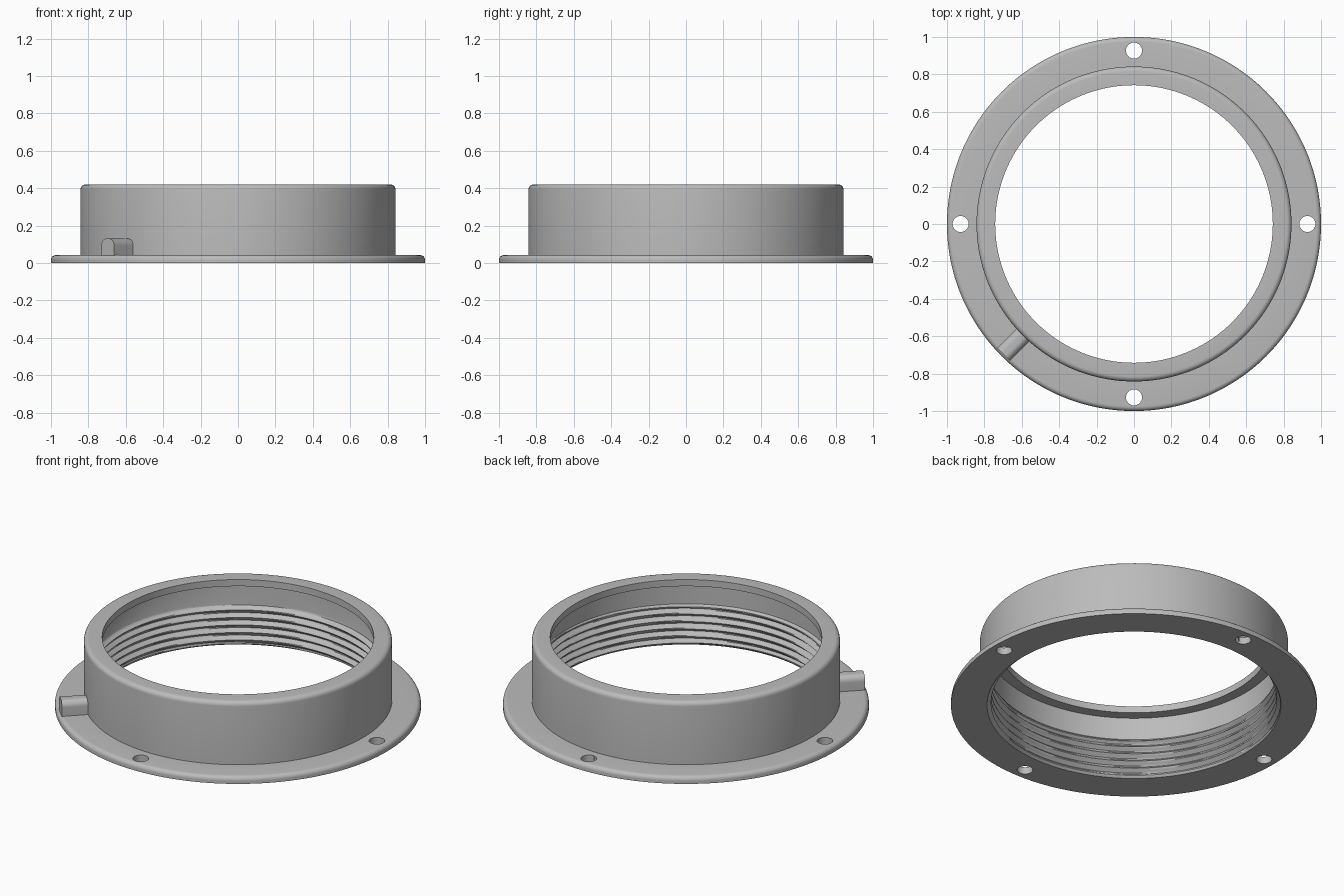
import bpy, bmesh
from math import sin, cos, pi, tau, radians
from mathutils import Matrix, Vector

cube = bpy.data.objects.get("Cube")
if cube:
    bpy.data.objects.remove(cube)

grey = bpy.data.materials.new("plain grey")
grey.use_nodes = True
grey.diffuse_color = (0.5, 0.5, 0.5, 1)
grey.node_tree.nodes["Principled BSDF"].inputs["Base Color"].default_value = grey.diffuse_color

SEGMENTS = 192
PITCH, THREAD_TOP, ROWS = 0.045, 0.245, 38
ROOT, CREST = 0.803, 0.778
SLOT_ANGLE = radians(225)


def add_object(name, bm):
    bmesh.ops.recalc_face_normals(bm, faces=bm.faces)
    mesh = bpy.data.meshes.new(name)
    bm.to_mesh(mesh)
    bm.free()
    mesh.materials.append(grey)
    obj = bpy.data.objects.new(name, mesh)
    bpy.context.collection.objects.link(obj)
    return obj


def fillet(r, z, size, steps=6):
    """Rounded upper outer corner of a profile, from the side to the top."""
    return [(r - size + size * cos(a), z - size + size * sin(a))
            for a in (pi / 2 * i / steps for i in range(steps + 1))]


def thread_radius(z, angle):
    """Helical triangular thread, fading out at both ends."""
    phase = (z / PITCH - angle / tau) % 1
    ridge = 1 - abs(2 * phase - 1)
    fade = max(0, min(1, z / 0.02, (THREAD_TOP - z) / 0.02))
    return ROOT - (ROOT - CREST) * ridge * fade


def ring_body():
    outside = [(ROOT, 0), (1, 0)] + fillet(1, 0.042, 0.025) + [(0.842, 0.042)]
    outside += fillet(0.842, 0.42, 0.027) + [(0.742, 0.42), (0.742, 0.38), (ROOT, 0.38)]
    thread = [THREAD_TOP * (1 - i / ROWS) for i in range(ROWS)]
    bm = bmesh.new()
    columns = []
    for s in range(SEGMENTS):
        a = tau * s / SEGMENTS
        points = outside + [(thread_radius(z, a), z) for z in thread]
        columns.append([bm.verts.new((r * cos(a), r * sin(a), z)) for r, z in points])
    n = len(columns[0])
    for s in range(SEGMENTS):
        c, d = columns[s], columns[(s + 1) % SEGMENTS]
        for i in range(n):
            j = (i + 1) % n
            bm.faces.new((c[i], d[i], d[j], c[j]))
    return add_object("threaded_flange_ring", bm)


def radial_bar(name, start, end, width, bottom, top, corner):
    """Bar with a rounded top, running outward in the slot direction."""
    half = width / 2
    right = fillet(half, top, corner, 8)
    section = [(half, bottom)] + right + [(-y, z) for y, z in reversed(right)] + [(-half, bottom)]
    bm = bmesh.new()
    face = bm.faces.new([bm.verts.new((start, y, z)) for y, z in section])
    out = bmesh.ops.extrude_face_region(bm, geom=[face])["geom"]
    bmesh.ops.translate(bm, verts=[v for v in out if isinstance(v, bmesh.types.BMVert)],
                        vec=Vector((end - start, 0, 0)))
    bmesh.ops.remove_doubles(bm, verts=bm.verts, dist=1e-5)
    bm.transform(Matrix.Rotation(SLOT_ANGLE, 4, "Z"))
    return add_object(name, bm)


def screw_hole(index):
    a = tau * index / 4
    bm = bmesh.new()
    bmesh.ops.create_cone(bm, cap_ends=True, segments=40, radius1=0.043, radius2=0.043, depth=0.2,
                          matrix=Matrix.Translation((0.927 * cos(a), 0.927 * sin(a), 0)))
    return add_object("screw_hole_cutter", bm)


def combine(target, tool, operation):
    tool.hide_render = True
    mod = target.modifiers.new(operation.lower(), "BOOLEAN")
    mod.operation, mod.object, mod.solver = operation, tool, "EXACT"
    bpy.context.view_layer.objects.active = target
    bpy.ops.object.modifier_apply(modifier=mod.name)
    bpy.data.objects.remove(tool)


# Ring, cable housing, slot through the wall, and four screw holes
ring = ring_body()
combine(ring, radial_bar("cable_housing", 0.825, 0.985, 0.095, 0.01, 0.13, 0.035), "UNION")
combine(ring, radial_bar("cable_slot_cutter", 0.7, 1.1, 0.06, -0.1, 0.105, 0.0295), "DIFFERENCE")
for k in range(4):
    combine(ring, screw_hole(k), "DIFFERENCE")

# Smooth shading with crisp edges
bpy.ops.object.select_all(action="DESELECT")
ring.select_set(True)
bpy.context.view_layer.objects.active = ring
bpy.ops.object.shade_smooth_by_angle(angle=radians(30))
